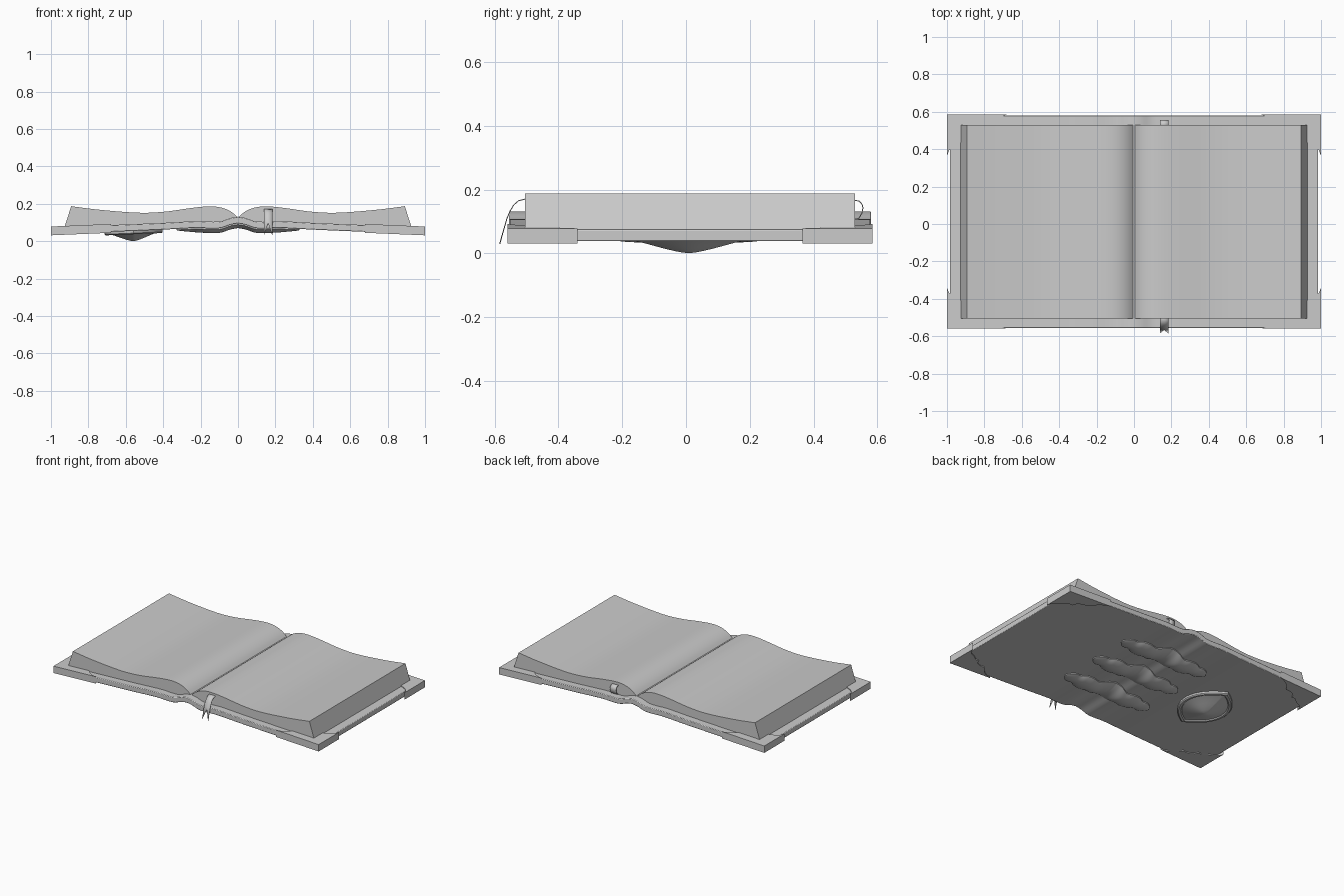
import bpy, bmesh, math

if "Cube" in bpy.data.objects:
    bpy.data.objects.remove(bpy.data.objects["Cube"])

YC = 0.0125  # middle of the book in depth


def make(name, verts, faces, smooth=True, angle=35):
    me = bpy.data.meshes.new(name)
    me.from_pydata(verts, [], faces)
    bm = bmesh.new()
    bm.from_mesh(me)
    bmesh.ops.recalc_face_normals(bm, faces=bm.faces)
    bm.to_mesh(me)
    bm.free()
    ob = bpy.data.objects.new(name, me)
    bpy.context.collection.objects.link(ob)
    if smooth:
        bpy.ops.object.select_all(action='DESELECT')
        ob.select_set(True)
        bpy.context.view_layer.objects.active = ob
        bpy.ops.object.shade_smooth_by_angle(angle=math.radians(angle))
    return ob


def curve(points, x):
    """Smooth interpolation through (x, z) points (Catmull-Rom style)."""
    n = len(points)
    for i in range(n - 1):
        (x0, z0), (x1, z1) = points[i], points[i + 1]
        if x <= x1 or i == n - 2:
            d = (z1 - z0) / (x1 - x0)
            m0 = (z1 - points[i - 1][1]) / (x1 - points[i - 1][0]) if i else d
            m1 = (points[i + 2][1] - z0) / (points[i + 2][0] - x0) if i < n - 2 else d
            h = x1 - x0
            t = (x - x0) / h
            return ((2*t**3 - 3*t**2 + 1) * z0 + (t**3 - 2*t**2 + t) * h * m0
                    + (3*t**2 - 2*t**3) * z1 + (t**3 - t**2) * h * m1)


def extrude_y(name, profile, y0, y1):
    n = len(profile)
    verts = [(x, y, z) for y in (y0, y1) for x, z in profile]
    faces = [(i, (i + 1) % n, n + (i + 1) % n, n + i) for i in range(n)]
    faces += [tuple(range(n)), tuple(range(n, 2 * n))]
    return make(name, verts, faces)


COVER = [(0, .131), (.04, .124), (.09, .107), (.14, .104), (.22, .107), (.4, .098), (.6, .0895), (1.0, .0735)]
PAGE = [(0, .126), (.03, .153), (.07, .174), (.12, .185), (.18, .185), (.26, .176),
        (.39, .158), (.52, .152), (.74, .168), (.892, .187)]
THICK = .036


def cover_top(x):
    return curve(COVER, abs(x))


def cover_bottom(x):
    return cover_top(x) - THICK


# cover: one wavy board with a raised spine
xs = [.985 * i / 60 for i in range(-60, 61)]
cover = extrude_y("cover", [(x, cover_top(x)) for x in xs] +
                  [(x, cover_bottom(x)) for x in reversed(xs)], YC - .568, YC + .568)
bev = cover.modifiers.new("soft_edges", 'BEVEL')
bev.width = .004
bev.segments = 2
bev.limit_method = 'ANGLE'
bev.angle_limit = math.radians(50)

# page blocks, left and right, meeting in the gutter
for side, label in ((-1, "left"), (1, "right")):
    top = [.892 * (i / 48) ** 1.3 for i in range(49)]
    low = [.93 * i / 30 for i in range(30, -1, -1)]
    prof = [(side * x, curve(PAGE, x)) for x in top] + \
           [(side * x, cover_top(x) - .008) for x in low]
    extrude_y(label + "_pages", prof, -.505, .53)

# ornate corner guards, wrapped slightly outside the cover
CORNER = [(0, 0), (.32, 0), (.285, .012), (.255, .03), (.23, .055), (.205, .085), (.18, .083),
          (.155, .09), (.135, .105), (.125, .13), (.1, .128), (.07, .153), (.035, .168),
          (.012, .19), (0, .22)]
for sx in (-1, 1):
    for sy in (-1, 1):
        n = len(CORNER)
        verts = []
        for off in (.005, -THICK - .006):
            for u, v in CORNER:
                x = 1 - u
                verts.append((sx * x, YC + sy * (.5725 - v), .0735 + (1 - x) * .042 + off))
        faces = [(i, (i + 1) % n, n + (i + 1) % n, n + i) for i in range(n)]
        faces += [tuple(range(n)), tuple(range(n, 2 * n))]
        make("corner_guard", verts, faces, smooth=False)

# three scalloped bands across the outside of the spine
BAND = [(0, .088), (.06, .083), (.11, .066), (.16, .076), (.21, .07), (.245, .05),
        (.28, .052), (.31, .036), (.33, .008)]
N, M = 66, 12
for yc in (-.27, 0, .27):
    verts, faces = [], []
    for i in range(N + 1):
        x = -.33 + .66 * i / N
        w = curve(BAND, abs(x))
        end = min(1, (.33 - abs(x)) / .12)
        for j in range(M + 1):
            v = -1 + 2 * j / M
            drop = .006 + .019 * (1 - v * v) * end ** .7
            verts.append((x, YC + yc + v * w, cover_bottom(x) - drop))
        verts.append((x, YC + yc + w, cover_bottom(x) + .006))
        verts.append((x, YC + yc - w, cover_bottom(x) + .006))
    R = M + 3
    for i in range(N):
        for j in range(R):
            k = (j + 1) % R
            faces.append((i * R + j, i * R + k, (i + 1) * R + k, (i + 1) * R + j))
    faces += [tuple(range(R)), tuple(range(N * R, N * R + R))]
    make("spine_band", verts, faces, angle=40)

# pointed oval boss under the left cover: rim, groove, then raised centre
rings = [(1, .008), (1, -.012), (.96, -.018), (.88, -.018), (.84, -.012), (.8, -.014),
         (.65, -.022), (.5, -.031), (.35, -.04), (.2, -.048), (.08, -.053)]
S = 48
verts, faces = [], []
for s, dz in rings:
    for k in range(S):
        a = 2 * math.pi * k / S
        px = .155 * math.copysign(abs(math.cos(a)) ** 1.15, math.cos(a))
        py = .222 * (2 / math.pi) * math.asin(math.sin(a)) * .45 + .222 * math.sin(a) * .55
        x = -.558 + px * s
        base = cover_bottom(-.558 + px * s)
        verts.append((x, YC - .004 + py * s, base + dz))
for r in range(len(rings) - 1):
    for k in range(S):
        m = (k + 1) % S
        faces.append((r * S + k, r * S + m, (r + 1) * S + m, (r + 1) * S + k))
verts.append((-.558, YC - .004, .001))
last = (len(rings) - 1) * S
faces += [(last + k, last + (k + 1) % S, len(verts) - 1) for k in range(S)]
faces.append(tuple(range(S)))
make("oval_boss", verts, faces)

# ribbon bookmark: curls out at the back, hangs with a forked tail in front


def ribbon(name, path, notch=0.0):
    x0, x1 = .138, .184
    xm = (x0 + x1) / 2
    verts, faces = [], []
    for i, (y, z) in enumerate(path):
        verts += [(x0, y, z), (xm, y, z), (x1, y, z)]
        if notch and i == len(path) - 1:
            py, pz = path[i - 1]
            verts[-2] = (xm, py + (y - py) * (1 - notch), pz + (z - pz) * (1 - notch))
    for i in range(len(path) - 1):
        for j in (0, 1):
            faces.append((3*i + j, 3*i + j + 1, 3*i + j + 4, 3*i + j + 3))
    ob = make(name, verts, faces, angle=60)
    mod = ob.modifiers.new("thickness", 'SOLIDIFY')
    mod.thickness = .003
    mod.offset = 0


ribbon("ribbon_tail", [(-.48, .16), (-.505, .17), (-.525, .165), (-.54, .152), (-.552, .132),
                       (-.562, .108), (-.584, .03)], notch=.85)
ribbon("ribbon_loop", [(.51, .155), (.53, .166), (.543, .164), (.552, .154), (.555, .142),
                       (.551, .125), (.542, .11), (.525, .106)])
